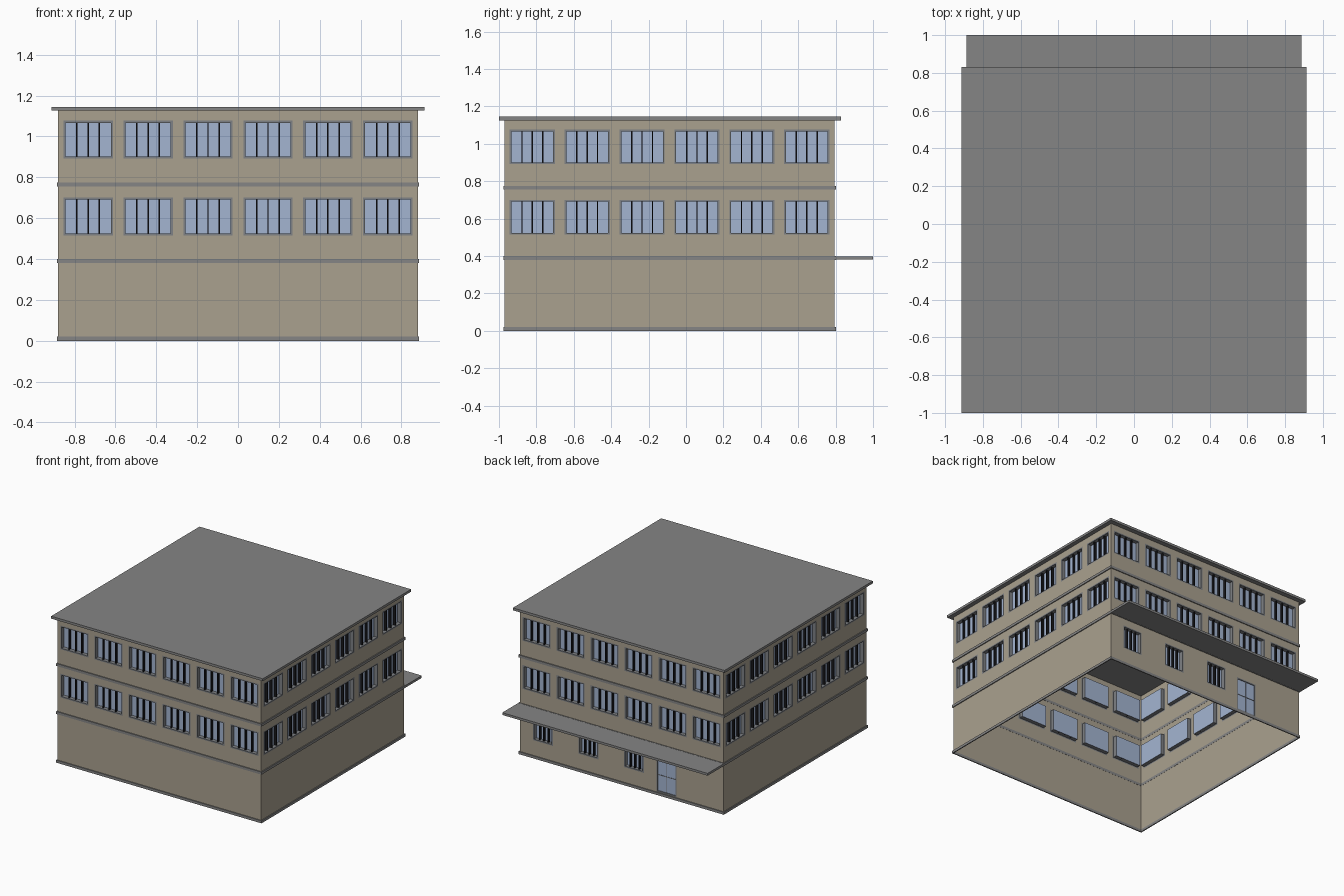
import bpy, bmesh
from mathutils import Vector

if "Cube" in bpy.data.objects:
    bpy.data.objects.remove(bpy.data.objects["Cube"])

def material(name, rgb):
    m = bpy.data.materials.new(name)
    m.diffuse_color = (*rgb, 1)
    m.use_nodes = True
    m.node_tree.nodes["Principled BSDF"].inputs["Base Color"].default_value = m.diffuse_color
    return m

WALL = material("beige_plaster", (0.40, 0.355, 0.275))
GREY = material("grey_trim", (0.235, 0.235, 0.235))
FRAME = material("frame_grey", (0.21, 0.22, 0.235))
GLASS = material("pale_blue_glass", (0.37, 0.46, 0.64))
DARK = material("black_bars", (0.008, 0.008, 0.01))

X, Y0, Y1, TOP = 0.88, -0.97, 0.794, 1.13      # wall shell
YC, YH = (Y0 + Y1) / 2, (Y1 - Y0) / 2
FLOOR, SPACING = 0.3765, 0.2935
DEPTH, RIM = 0.03, 0.01

def finish(bm, name, mat):
    me = bpy.data.meshes.new(name)
    bm.to_mesh(me)
    bm.free()
    me.materials.append(mat)
    ob = bpy.data.objects.new(name, me)
    bpy.context.collection.objects.link(ob)
    return ob

def add_box(bm, lo, hi):
    r = bmesh.ops.create_cube(bm, size=1)
    for v in r["verts"]:
        v.co = Vector([(a + b) / 2 + c * (b - a) for a, b, c in zip(lo, hi, v.co)])

def box(name, lo, hi, mat):
    bm = bmesh.new()
    add_box(bm, lo, hi)
    return finish(bm, name, mat)

class Side:
    """One wall plane: u runs along it, d is depth inwards."""
    def __init__(self, name, mid, u, half):
        self.name, self.mid, self.u, self.half = name, Vector(mid), Vector(u), half
        self.inward = -self.u.cross(Vector((0, 0, 1)))

    def p(self, u, z, d=0.0):
        return self.mid + self.u * u + self.inward * d + Vector((0, 0, z))

    def quad(self, bm, *pts):
        bm.faces.new([bm.verts.new(self.p(*q)) for q in pts])

    def rect(self, bm, u0, u1, z0, z1, d=0.0):
        self.quad(bm, (u0, z0, d), (u1, z0, d), (u1, z1, d), (u0, z1, d))

    def bar(self, bm, u0, u1, z0, z1, d0, d1):
        a, b = self.p(u0, z0, d0), self.p(u1, z1, d1)
        add_box(bm, [min(s, t) for s, t in zip(a, b)], [max(s, t) for s, t in zip(a, b)])

def opening_parts(side, o, depth, frame, glass, bars, splits):
    u0, u1, z0, z1 = o
    a, b, c, e = u0 + RIM, u1 - RIM, z0 + RIM, z1 - RIM
    outer = [(u0, z0), (u1, z0), (u1, z1), (u0, z1)]
    inner = [(a, c), (b, c), (b, e), (a, e)]
    for i in range(4):
        j = (i + 1) % 4
        side.quad(frame, (*outer[i], 0), (*outer[j], 0), (*inner[j], 0), (*inner[i], 0))
        side.quad(frame, (*inner[i], 0), (*inner[j], 0), (*inner[j], depth), (*inner[i], depth))
    side.rect(glass, a, b, c, e, depth)
    for k in range(1, splits):
        u = a + (b - a) * k / splits
        side.bar(bars, u - 0.0035, u + 0.0035, c, e, depth * 0.3, depth - 0.001)

def build_side(side, windows, door=None):
    openings = windows + ([door] if door else [])
    # wall sheet: grid cut at every opening edge, openings left out
    us = sorted({-side.half, side.half, *[v for o in openings for v in o[:2]]})
    zs = sorted({0.0, TOP, *[v for o in openings for v in o[2:]]})
    bm = bmesh.new()
    for u0, u1 in zip(us, us[1:]):
        for z0, z1 in zip(zs, zs[1:]):
            u, z = (u0 + u1) / 2, (z0 + z1) / 2
            if not any(o[0] < u < o[1] and o[2] < z < o[3] for o in openings):
                side.rect(bm, u0, u1, z0, z1)
    bmesh.ops.remove_doubles(bm, verts=bm.verts, dist=1e-5)
    finish(bm, side.name + "_wall", WALL)
    # window frames, panes and upright bars
    frame, glass, bars = bmesh.new(), bmesh.new(), bmesh.new()
    for o in windows:
        opening_parts(side, o, DEPTH, frame, glass, bars, 4)
    if door:
        opening_parts(side, door, 0.006, frame, glass, bars, 1)
        # door leaf dividers
        m, h = (door[0] + door[1]) / 2, (door[2] + door[3]) / 2
        side.bar(frame, m - 0.002, m + 0.002, door[2], door[3], 0.003, 0.007)
        side.bar(frame, door[0] + RIM, door[1] - RIM, h - 0.002, h + 0.002, 0.003, 0.007)
    finish(frame, side.name + "_window_frames", FRAME)
    finish(glass, side.name + "_window_glass", GLASS)
    finish(bars, side.name + "_window_bars", DARK)

def window(u, floor, w):
    z = 0.138 + FLOOR * floor
    return (u - w / 2, u + w / 2, z, z + 0.186)

upper = [window((i - 2.5) * SPACING, f, 0.242) for f in (1, 2) for i in range(6)]
ground = [window(-x, 0, 0.172) for x in (0.68, 0.288, -0.105)]

build_side(Side("front", (0, Y0, 0), (1, 0, 0), X), upper)
build_side(Side("right", (X, YC, 0), (0, 1, 0), YH), upper)
build_side(Side("left", (-X, YC, 0), (0, -1, 0), YH), upper)
build_side(Side("back", (0, Y1, 0), (-1, 0, 0), X), upper + ground,
           door=(0.30, 0.474, 0.022, 0.29))

# string courses around each floor, left open inside
T = 0.007
for name, z in (("base", 0.0), ("first_floor", 0.38), ("second_floor", 0.755)):
    bm = bmesh.new()
    for s in (-1, 1):
        a, b = sorted((s * (X - 0.001), s * (X + T)))
        add_box(bm, (a, Y0 - T, z), (b, Y1 + T, z + 0.02))
    for a, b in ((Y0 - T, Y0 + 0.001), (Y1 - 0.001, Y1 + T)):
        add_box(bm, (-X, a, z), (X, b, z + 0.02))
    finish(bm, name + "_band", GREY)

# flat roof and rear canopy
box("roof_slab", (-0.914, -1.0, 1.126), (0.914, 0.83, 1.145), GREY)
box("rear_canopy", (-0.887, Y1, 0.381), (0.887, 1.0, 0.399), GREY)
